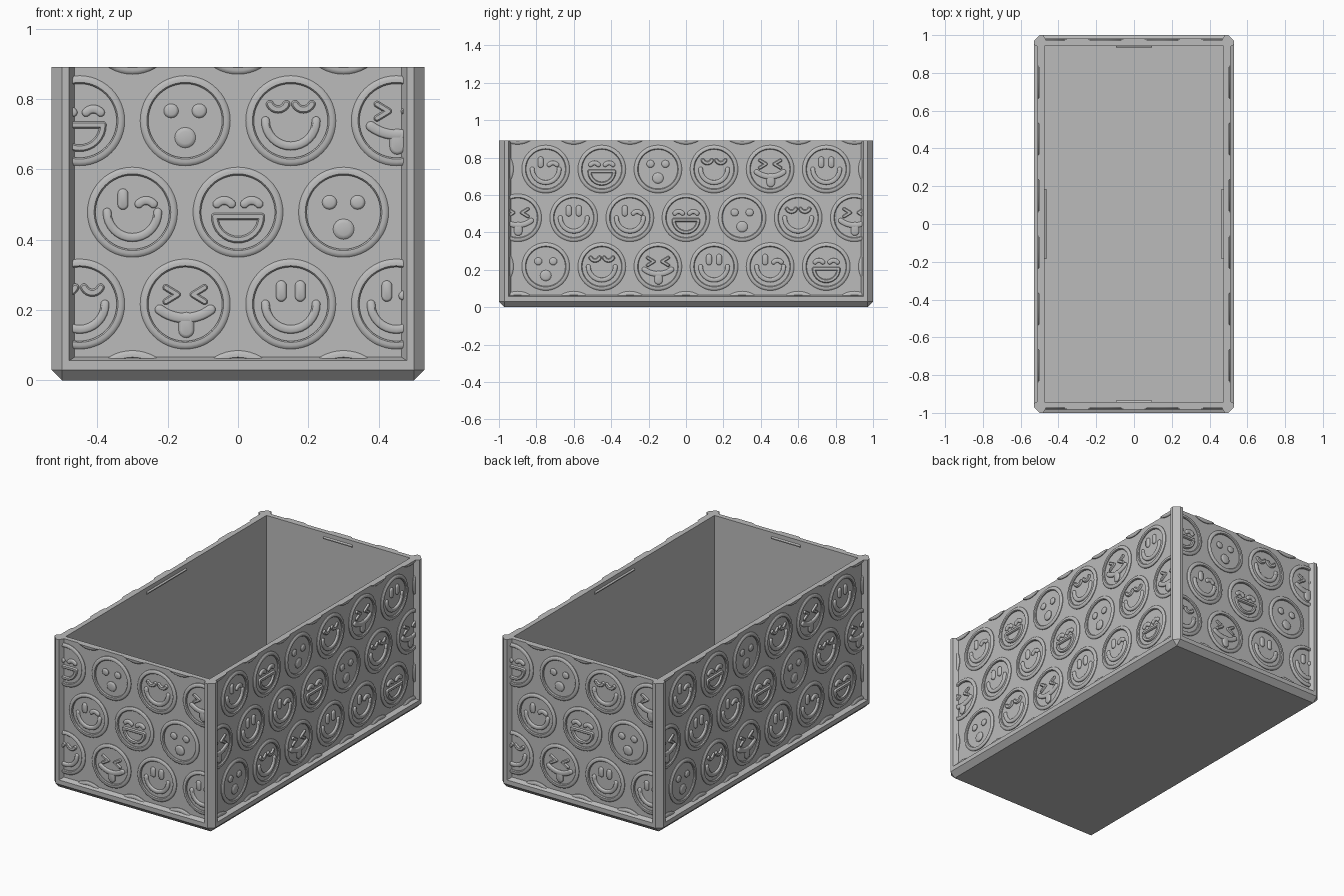
import bpy, bmesh
from math import sin, cos, pi, radians
from mathutils import Vector, Matrix

if "Cube" in bpy.data.objects:
    bpy.data.objects.remove(bpy.data.objects["Cube"], do_unlink=True)

HX, HY, H = 0.53, 1.0, 0.89        # half width, half length, height
CH = 0.03                          # outer chamfer
WALL = 0.057                       # wall thickness
DEPTH = 0.028                      # panel recess
RISE = 0.01                        # relief height
STEP, ROW = 0.3, 0.26              # badge spacing

grey = bpy.data.materials.new("plain_grey")
grey.use_nodes = True
grey.diffuse_color = (0.5, 0.5, 0.5, 1)
grey.node_tree.nodes["Principled BSDF"].inputs["Base Color"].default_value = (0.5, 0.5, 0.5, 1)


def finish(name, bm):
    bmesh.ops.recalc_face_normals(bm, faces=bm.faces[:])
    mesh = bpy.data.meshes.new(name)
    bm.to_mesh(mesh)
    bm.free()
    mesh.materials.append(grey)
    obj = bpy.data.objects.new(name, mesh)
    bpy.context.collection.objects.link(obj)
    return obj


def hull(name, points, turn=0):
    """Convex solid around the points, turned about z in degrees."""
    bm = bmesh.new()
    rot = Matrix.Rotation(radians(turn), 3, 'Z')
    for p in points:
        bm.verts.new(rot @ Vector(p))
    bmesh.ops.convex_hull(bm, input=bm.verts[:])
    bmesh.ops.dissolve_limit(bm, angle_limit=0.01, verts=bm.verts[:], edges=bm.edges[:])
    return finish(name, bm)


def corners(x, y, z):
    return [(sx * x, sy * y, z) for sx in (-1, 1) for sy in (-1, 1)]


# Box body: chamfered block with a cavity and four framed panels cut out
points = corners(HX - CH, HY - CH, 0)
for z in (CH, H):
    points += corners(HX - CH, HY, z) + corners(HX, HY - CH, z)
body = hull("box_body", points)

ix, iy = HX - WALL, HY - WALL
cutters = [hull("cavity_cutter", corners(ix, iy, 0.055) + corners(ix, iy, 1.2))]
WALLS = [("front", 0, HX, HY), ("left", 90, HY, HX),
         ("back", 180, HX, HY), ("right", 270, HY, HX)]
for side, turn, half, out in WALLS:
    pts = []
    # second pair continues the frame slope past the outer surface
    for inset, low, d in ((0.065, 0.066, DEPTH), (0.035, 0.046, -DEPTH)):
        pts += [(s * (half - inset), d - out, z) for s in (-1, 1) for z in (low, 1.2)]
    cutters.append(hull(side + "_panel_cutter", pts, turn))
bpy.context.view_layer.objects.active = body
for cutter in cutters:
    cutter.hide_render = True
    mod = body.modifiers.new("cut", 'BOOLEAN')
    mod.operation = 'DIFFERENCE'
    mod.solver = 'EXACT'
    mod.object = cutter
    bpy.ops.object.modifier_apply(modifier=mod.name)
for cutter in cutters:
    bpy.data.objects.remove(cutter, do_unlink=True)

# Small catch ridges inside, near the rim
for side, turn, half, out in WALLS:
    reach = 0.185 if half == HY else 0.095
    face = out - WALL
    pts = [(s * reach, y - face, z) for s in (-1, 1)
           for y, z in ((-0.004, 0.848), (-0.004, 0.868), (0.009, 0.855), (0.009, 0.861))]
    hull(side + "_catch_ridge", pts, turn)


def arc(cx, cz, r, a0, a1, n=16):
    return [(cx + r * cos(radians(a0 + (a1 - a0) * i / n)),
             cz + r * sin(radians(a0 + (a1 - a0) * i / n))) for i in range(n + 1)]


def outline(path, r):
    """Closed contour at distance r around an open path, with round ends."""
    pts = [Vector(p) for p in path]
    last = len(pts) - 1
    tans = [(pts[min(i + 1, last)] - pts[max(i - 1, 0)]).normalized() for i in range(last + 1)]
    loop = []
    for order, sign in ((range(last + 1), 1), (range(last, -1, -1), -1)):
        for i in order:
            loop.append(pts[i] + sign * r * Vector((tans[i].y, -tans[i].x)))
        t = tans[order[-1]] * sign
        for k in range(1, 8):
            a = pi * k / 8
            loop.append(pts[order[-1]] + r * (cos(a) * Vector((t.y, -t.x)) + sin(a) * t))
    return loop


def loft(bm, loops, around=False):
    """Join loops of vertices; cap the ends, or wrap the last to the first."""
    n = len(loops[0])
    pairs = list(zip(loops, loops[1:])) + ([(loops[-1], loops[0])] if around else [])
    for a, b in pairs:
        for i in range(n):
            j = (i + 1) % n
            bm.faces.new((a[i], a[j], b[j], b[i]))
    if not around:
        bm.faces.new(loops[0])
        bm.faces.new(loops[-1])


# Raised stroke section: share of radius, height
SECTION = ((1, -0.002), (1, RISE * 0.4), (0.85, RISE * 0.8), (0.6, RISE))


def stroke(bm, path, r, u, v, base):
    loops = [[bm.verts.new((p.x + u, base - h, p.y + v)) for p in outline(path, r * k)]
             for k, h in SECTION]
    loft(bm, loops)


def ring(bm, u, v, base):
    profile = ((0.128, -0.002), (0.128, RISE * 0.4), (0.124, RISE * 0.8), (0.118, RISE),
               (0.109, RISE), (0.105, RISE * 0.5), (0.105, -0.002))
    loops = [[bm.verts.new((u + x, base - h, v + z)) for x, z in arc(0, 0, r, 0, 360, 48)[:-1]]
             for r, h in profile]
    loft(bm, loops, around=True)


def both(path):
    return [path, [(-x, z) for x, z in path]]


def dot(x, z):
    return [(x - 0.001, z), (x + 0.001, z)]


# Expressions, as (path, stroke radius)
grin = (arc(0, 0, 0.072, 180, 360), 0.012)
tall_eye = [(-0.027, 0.022), (-0.027, 0.052)]
arch_eye = arc(0.039, 0.006, 0.027, 140, 40, 8)
cup_eye = arc(0.036, 0.058, 0.026, 205, 335, 8)
wink = [(tall_eye, 0.015), (arch_eye, 0.012), grin]
laugh = [(p, 0.012) for p in both(arch_eye)]
laugh += [(arc(0, -0.012, 0.066, 180, 360), 0.01), ([(-0.066, -0.012), (0.066, -0.012)], 0.01)]
gasp = [(p, 0.02) for p in both(dot(0.04, 0.028))] + [(dot(0, -0.048), 0.029)]
bliss = [(p, 0.011) for p in both(cup_eye)] + [grin]
tongue = [(p, 0.009) for p in both([(0.055, 0.047), (0.022, 0.027)])
          + both([(0.055, 0.007), (0.022, 0.027)])]
tongue += [(arc(0, 0.08, 0.12, 233, 307), 0.014), ([(0.003, -0.045), (0.003, -0.074)], 0.022)]
smile = [(p, 0.015) for p in both(tall_eye)] + [grin]
FACES = [wink, laugh, gasp, bliss, tongue, smile]
# Face at column zero of each row (half-step rows count from the first column right of centre)
ROWS = [(-0.043, 0, None), (0.217, 0.5, 5), (0.478, 0, 1), (0.738, 0.5, 3), (0.998, 0, None)]


def relief(name, half, out):
    """Badge pattern for one wall, trimmed to the panel."""
    bm = bmesh.new()
    base = DEPTH - out
    for v, shift, first in ROWS:
        for col in range(-4, 4):
            u = (col + shift) * STEP
            if abs(u) - 0.128 > half - 0.065:
                continue
            ring(bm, u, v, base)
            if first is not None:
                for path, r in FACES[(col + first) % len(FACES)]:
                    stroke(bm, path, r, u, v, base)
    bmesh.ops.triangulate(bm, faces=bm.faces[:])
    edge = half - 0.06
    for co, no in (((edge, 0, 0), (1, 0, 0)), ((-edge, 0, 0), (-1, 0, 0)),
                   ((0, 0, 0.06), (0, 0, -1)), ((0, 0, H), (0, 0, 1))):
        bmesh.ops.bisect_plane(bm, geom=bm.verts[:] + bm.edges[:] + bm.faces[:],
                               plane_co=co, plane_no=no, clear_outer=True)
        bmesh.ops.holes_fill(bm, edges=[e for e in bm.edges if e.is_boundary], sides=0)
    return finish(name, bm)


# Relief on the front and long side, repeated on the opposite walls
for side, turn, half, out in WALLS[:2]:
    first = relief(side + "_badge_relief", half, out)
    bpy.ops.object.select_all(action='DESELECT')
    first.select_set(True)
    bpy.context.view_layer.objects.active = first
    bpy.ops.object.shade_smooth_by_angle(angle=radians(35))
    first.rotation_euler.z = radians(turn)
    other = first.copy()
    other.name = ("back" if side == "front" else "right") + "_badge_relief"
    other.rotation_euler.z = radians(turn + 180)
    bpy.context.collection.objects.link(other)
